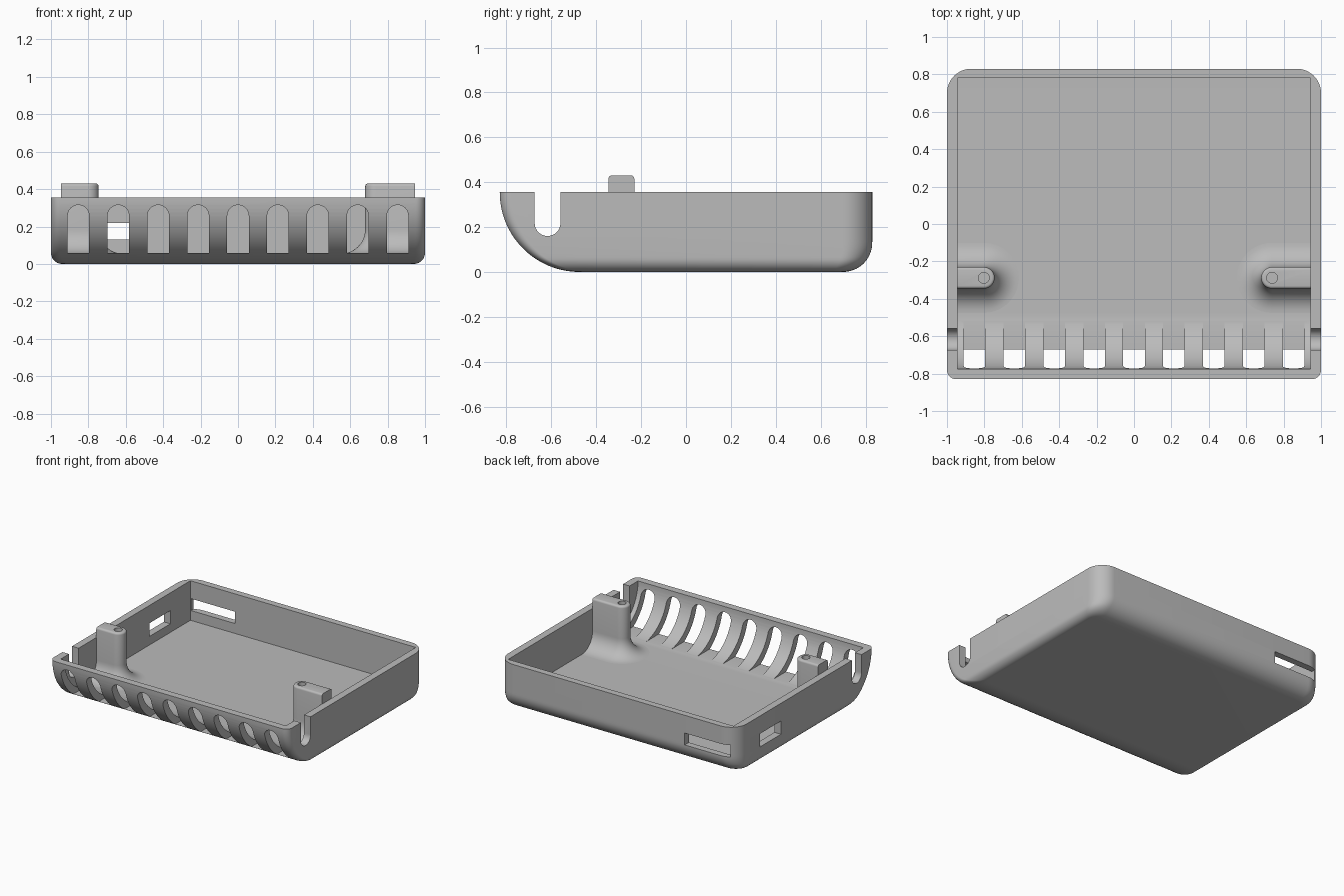
import bpy, bmesh
from math import sin, cos, pi, sqrt, radians

if "Cube" in bpy.data.objects:
    bpy.data.objects.remove(bpy.data.objects["Cube"], do_unlink=True)

grey = bpy.data.materials.new("plain grey")
grey.use_nodes = True
COLOUR = (0.5, 0.5, 0.5, 1)
grey.diffuse_color = COLOUR
grey.node_tree.nodes["Principled BSDF"].inputs["Base Color"].default_value = COLOUR

HEIGHT, BACK, FLOOR = 0.355, 0.83, 0.055
INNER_X, INNER_BACK = 0.945, 0.78
ARC_Y, ARC_R, WALL = -0.475, 0.355, 0.055      # big front curve


def loft(name, rings):
    """Skin a stack of equal-length rings into a closed solid."""
    bm = bmesh.new()
    loops = [[bm.verts.new(p) for p in ring] for ring in rings]
    n = len(loops[0])
    for a, b in zip(loops, loops[1:]):
        for i in range(n):
            j = (i + 1) % n
            bm.faces.new((a[i], a[j], b[j], b[i]))
    bm.faces.new(loops[0])
    bm.faces.new(loops[-1])
    bmesh.ops.recalc_face_normals(bm, faces=bm.faces)
    mesh = bpy.data.meshes.new(name)
    bm.to_mesh(mesh)
    bm.free()
    mesh.materials.append(grey)
    ob = bpy.data.objects.new(name, mesh)
    bpy.context.collection.objects.link(ob)
    return ob


def arc(cx, cy, r, start, end, steps):
    return [(cx + r * cos(radians(start + (end - start) * i / steps)),
             cy + r * sin(radians(start + (end - start) * i / steps)))
            for i in range(steps + 1)]


def cut(target, cutter):
    """Subtract the cutter for good and remove it."""
    cutter.hide_render = True
    bpy.context.view_layer.objects.active = target
    mod = target.modifiers.new("cut", "BOOLEAN")
    mod.operation, mod.solver, mod.object = "DIFFERENCE", "EXACT", cutter
    bpy.ops.object.modifier_apply(modifier=mod.name)
    bpy.data.objects.remove(cutter, do_unlink=True)


def along_x(name, profile, x0, x1):
    return loft(name, [[(x, y, z) for y, z in profile] for x in (x0, x1)])


def along_y(name, profile, y0, y1):
    return loft(name, [[(x, y, z) for x, z in profile] for y in (y0, y1)])


def box(y0, y1, z0, z1):
    return [(y0, z0), (y1, z0), (y1, z1), (y0, z1)]


def fillet(r, z):
    """Inward step of a rounded bottom edge at height z."""
    return r - sqrt(r * r - (r - z) ** 2) if z < r else 0


# Outer tray: rounded outlines stacked along the bottom curves
def tray_ring(z):
    x = 1 - fillet(0.06, z)
    back = BACK - fillet(0.13, z)
    front = ARC_Y - ARC_R + fillet(ARC_R, z)
    rb, rf = 0.13 - 0.5 * fillet(0.13, z), 0.05
    outline = (arc(x - rb, back - rb, rb, 0, 90, 12)
               + arc(-x + rb, back - rb, rb, 90, 180, 12)
               + arc(-x + rf, front + rf, rf, 180, 270, 8)
               + arc(x - rf, front + rf, rf, 270, 360, 8))
    return [(px, py, z) for px, py in outline]


STEPS = 28
tray = loft("tray", [tray_ring(HEIGHT * (1 - cos(pi / 2 * i / STEPS)))
                     for i in range(STEPS + 1)])

# Cavity with a concentric curved front
inner = ARC_R - WALL
cavity = arc(ARC_Y, HEIGHT, inner, 180, 270, 24)
cavity += [(INNER_BACK, FLOOR), (INNER_BACK, 0.5), (ARC_Y - inner, 0.5)]
cut(tray, along_x("cavity_cutter", cavity, -INNER_X, INNER_X))

# Row of arched vents through the front
HALF = 0.0575
for i in range(9):
    cx = (i - 4) * 0.2133
    arch = arc(cx, 0.315 - HALF, HALF, 0, 180, 16)
    arch += [(cx - HALF, FLOOR + 0.004), (cx + HALF, FLOOR + 0.004)]
    cut(tray, along_y("vent_cutter", arch, -1, -0.5))

# Round-bottomed notches in both side walls
notch = arc(-0.617, 0.16 + HALF, HALF, 180, 360, 16)
notch += [(-0.617 + HALF, 0.5), (-0.617 - HALF, 0.5)]
for side in (-1, 1):
    cut(tray, along_x("notch_cutter", notch, side * 0.9, side * 1.1))

# Port openings in the right wall and the back wall
cut(tray, along_x("side_port_cutter", box(0.29, 0.54, 0.12, 0.22), -1.1, -0.9))
cut(tray, along_y("back_port_cutter", box(-0.94, -0.57, 0.13, 0.22), 0.7, 0.9))

# Screw posts: round-ended, flared at the floor, softened on top
TOP, POST_Y, FLARE, SOFT = 0.43, -0.288, 0.13, 0.015


def post(name, side, tip, hole_x):
    levels = [(FLOOR - 0.01, FLARE)]
    levels += [(FLOOR + FLARE * (1 - cos(a)), FLARE * (1 - sin(a)))
               for a in (pi / 2 * i / 12 for i in range(13))]
    levels += [(TOP - SOFT + SOFT * sin(a), SOFT * (cos(a) - 1))
               for a in (pi / 2 * i / 4 for i in range(5))]
    rings = []
    for z, grow in levels:
        r = HALF + grow
        end = arc(tip + HALF, POST_Y, r, 270, 90, 20)
        wall = INNER_X + 0.002
        outline = [(wall, POST_Y - r)] + end + [(wall, POST_Y + r)]
        rings.append([(side * x, y, z) for x, y in outline])
    ob = loft(name, rings)
    hole = [[(px, py, z) for px, py in arc(side * hole_x, POST_Y, 0.029, 0, 345, 23)]
            for z in (0.2, 0.5)]
    cut(ob, loft("hole_cutter", hole))
    return ob


posts = [post("left_post", 1, 0.68, 0.738), post("right_post", -1, 0.745, 0.803)]

# Smooth curves, crisp edges
bpy.ops.object.select_all(action="DESELECT")
for ob in [tray] + posts:
    ob.select_set(True)
bpy.context.view_layer.objects.active = tray
bpy.ops.object.shade_smooth_by_angle(angle=radians(32))
